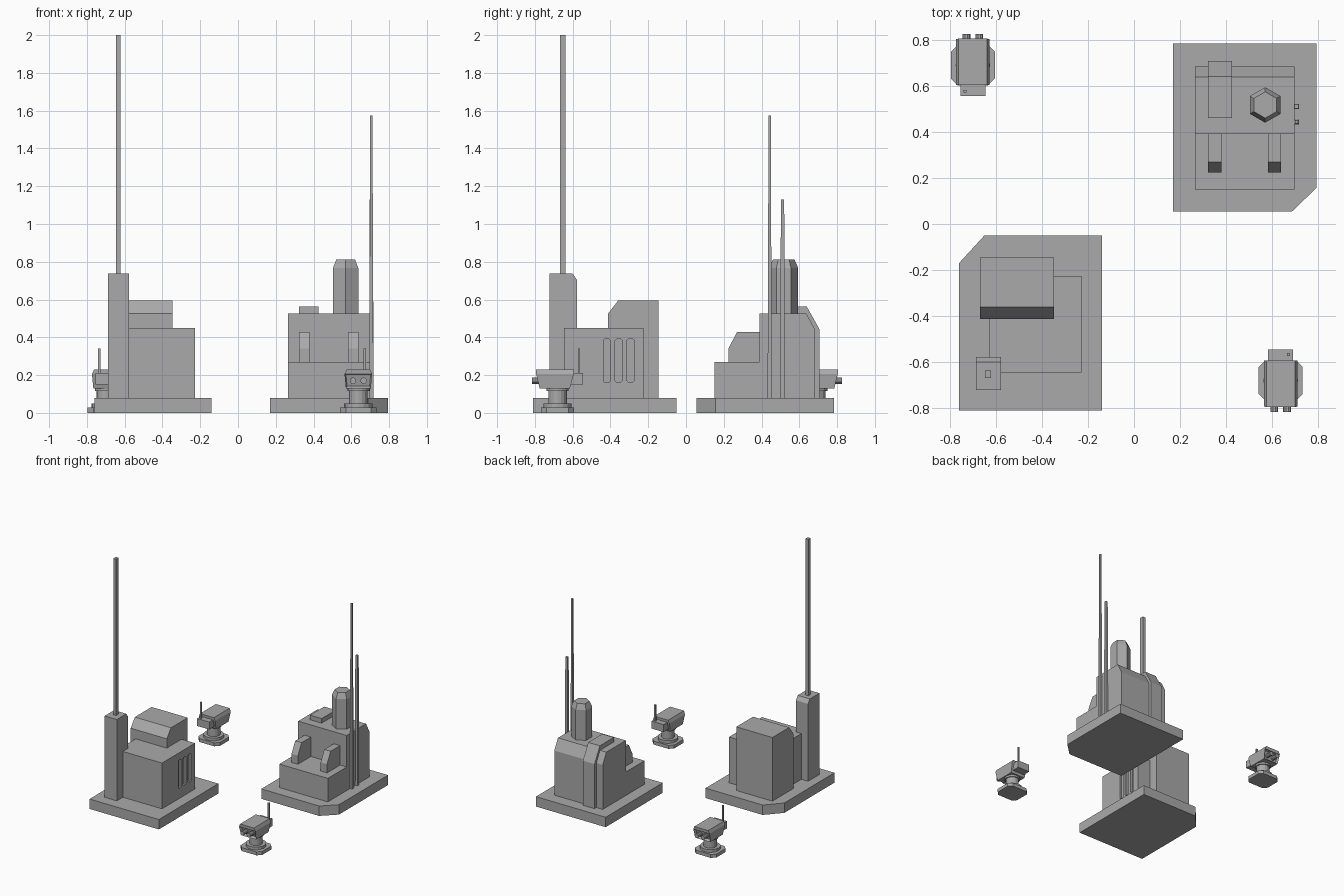
import bpy, bmesh, math
from mathutils import Matrix, Vector

if "Cube" in bpy.data.objects:
    bpy.data.objects.remove(bpy.data.objects["Cube"])

grey = bpy.data.materials.new("plain_grey")
grey.use_nodes = True
grey.diffuse_color = (0.4, 0.4, 0.4, 1)
grey.node_tree.nodes["Principled BSDF"].inputs["Base Color"].default_value = (0.4, 0.4, 0.4, 1)


def loft(name, rings, place=Matrix(), inset_front=False):
    """Closed solid through rings that share a point count."""
    bm = bmesh.new()
    loops = [[bm.verts.new(p) for p in ring] for ring in rings]
    n = len(loops[0])
    for a, b in zip(loops, loops[1:]):
        for i in range(n):
            bm.faces.new((a[i], a[(i + 1) % n], b[(i + 1) % n], b[i]))
    bm.faces.new(loops[0])
    bm.faces.new(loops[-1])
    bmesh.ops.recalc_face_normals(bm, faces=bm.faces[:])
    if inset_front:
        front = min(bm.faces, key=lambda f: f.normal.y)
        front = min((f for f in bm.faces if f.normal.y < -0.7),
                    key=lambda f: f.calc_center_median().z, default=front)
        bmesh.ops.inset_individual(bm, faces=[front], thickness=0.01, depth=-0.02)
    bm.transform(place)
    mesh = bpy.data.meshes.new(name)
    bm.to_mesh(mesh)
    bm.free()
    mesh.materials.append(grey)
    obj = bpy.data.objects.new(name, mesh)
    bpy.context.collection.objects.link(obj)
    return obj


def rect(x0, x1, y0, y1, z):
    return [(x0, y0, z), (x1, y0, z), (x1, y1, z), (x0, y1, z)]


def box(name, x, y, z, place=Matrix()):
    return loft(name, [rect(*x, *y, h) for h in z], place)


def plan(name, pts, z0, z1, place=Matrix()):
    return loft(name, [[(x, y, z) for x, y in pts] for z in (z0, z1)], place)


def side(name, x0, x1, pts):
    return loft(name, [[(x, y, z) for y, z in pts] for x in (x0, x1)])


def circle(r, z, n, turn=0.0, c=(0, 0)):
    steps = [turn + math.tau * i / n for i in range(n)]
    return [(c[0] + r * math.cos(a), c[1] + r * math.sin(a), z) for a in steps]


# Power building: base, hall with vents, rear block, tower and mast
plan("power_base", [(-.76, -.81), (-.14, -.81), (-.14, -.05), (-.65, -.05), (-.76, -.17)], 0, .08)
hall = box("power_hall", (-.627, -.227), (-.645, -.225), (.08, .45))
for i in range(3):
    y = -.438 + i * .063
    c = .006
    slot = side("vent_cutter", -.245, -.2, [
        (y + c, .164), (y + .037 - c, .164), (y + .037, .164 + c), (y + .037, .39 - c),
        (y + .037 - c, .39), (y + c, .39), (y, .39 - c), (y, .164 + c)])
    cut = hall.modifiers.new("vent", "BOOLEAN")
    cut.operation, cut.object, cut.solver = "DIFFERENCE", slot, "EXACT"
    bpy.context.view_layer.objects.active = hall
    bpy.ops.object.modifier_apply(modifier=cut.name)
    bpy.data.objects.remove(slot)
side("power_rear_block", -.67, -.347,
     [(-.413, .08), (-.413, .525), (-.36, .594), (-.146, .594), (-.146, .08)])
side("power_tower", -.687, -.578,
     [(-.722, .08), (-.722, .737), (-.6, .737), (-.578, .705), (-.578, .08)])
box("power_mast", (-.647, -.622), (-.668, -.637), (.73, 2.0))

# Command building: base, stepped blocks, fins, back duct, turret and aerials
plan("command_base", [(.17, .055), (.687, .055), (.793, .157), (.793, .783), (.17, .783)], 0, .08)
box("command_front_block", (.265, .698), (.15, .4), (.08, .27))
side("command_main_block", .265, .698,
     [(.39, .08), (.39, .525), (.638, .525), (.684, .44), (.684, .08)])
for x in (.322, .582):
    side("command_fin", x, x + .057,
         [(.224, .26), (.224, .34), (.27, .427), (.4, .427), (.4, .26)])
side("back_duct", .322, .426,
     [(.46, .08), (.46, .562), (.64, .562), (.708, .44), (.708, .08)])
hub = (.57, .517)
loft("hexagon_tower", [circle(r, z, 6, math.pi / 2, hub)
                       for r, z in ((.077, .5), (.077, .768), (.057, .812))])
for y, top, tip in ((.443, 1.575, .006), (.511, 1.13, .009)):
    loft("side_aerial", [rect(.706 - r, .706 + r, y - r, y + r, z)
                         for r, z in ((.011, .08), (tip, top))])


# Small gun turrets, one the half-turn copy of the other
def gun(prefix, place):
    h, d, c = .096, .088, .03
    plan(prefix + "_foot", [(-h + c, -d), (h - c, -d), (h, -d + c), (h, d - c),
                            (h - c, d), (-h + c, d), (-h, d - c), (-h, -d + c)], 0, .028, place)
    for part, r, z0, z1 in (("ring", .075, .02, .05), ("neck", .049, .05, .115),
                            ("collar", .058, .115, .135)):
        loft(f"{prefix}_{part}", [circle(r, z, 16) for z in (z0, z1)], place)
    loft(prefix + "_head", [rect(-.066, .066, -.095, .065, .13),
                            rect(-.073, .073, -.113, .086, .205),
                            rect(-.062, .062, -.115, .087, .23)], place, True)
    for x in (-.028, .028):
        lie = Matrix.Translation(Vector((x, 0, .17))) @ Matrix.Rotation(math.pi / 2, 4, "X")
        loft(prefix + "_barrel", [circle(.017, z, 10) for z in (.07, .136)], place @ lie)
    box(prefix + "_radio_box", (-.054, .054), (.07, .134), (.15, .21), place)
    box(prefix + "_aerial", (.028, .04), (.107, .119), (.2, .34), place)


gun("front_gun", Matrix.Translation((.637, -.68, 0)))
gun("back_gun", Matrix.Translation((-.7, .69, 0)) @ Matrix.Rotation(math.pi, 4, "Z"))
